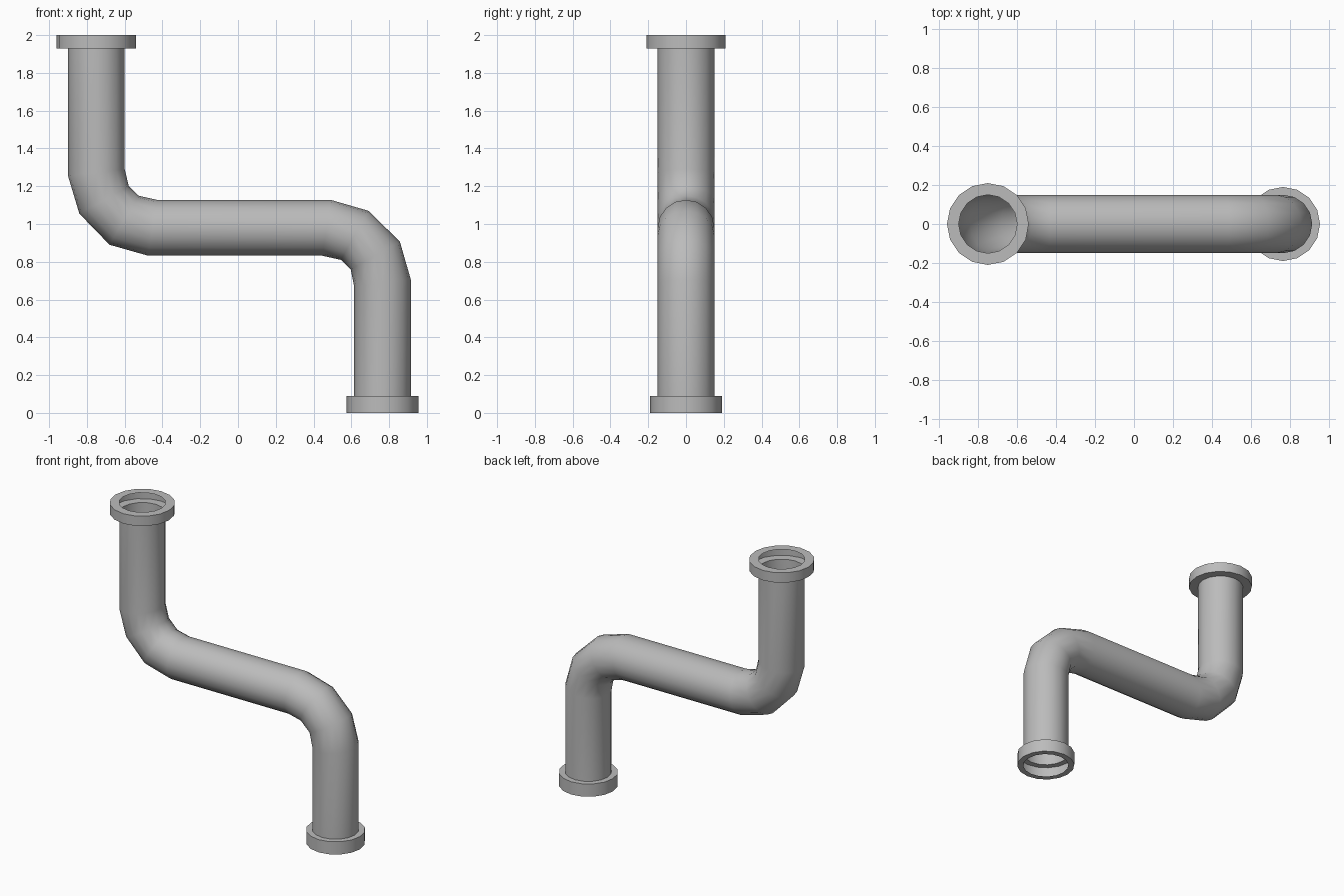
import bpy, bmesh, math

if "Cube" in bpy.data.objects:
    bpy.data.objects.remove(bpy.data.objects["Cube"])

SIDES = 16
grey = bpy.data.materials.new("pipe grey")
grey.diffuse_color = (0.5, 0.5, 0.5, 1)
grey.use_nodes = True
grey.node_tree.nodes["Principled BSDF"].inputs["Base Color"].default_value = grey.diffuse_color


def loft(name, rings):
    """Skin rings given as ((x, z), (x, z), y_radius): opposite ends of each ring."""
    bm = bmesh.new()
    loops = []
    for (ax, az), (bx, bz), ry in rings:
        cx, cz, hx, hz = (ax + bx) / 2, (az + bz) / 2, (ax - bx) / 2, (az - bz) / 2
        loop = []
        for i in range(SIDES):
            t = 2 * math.pi * i / SIDES
            c, s = math.cos(t), math.sin(t)
            loop.append(bm.verts.new((cx + hx * c, ry * s, cz + hz * c)))
        loops.append(loop)
    for lo, hi in zip(loops, loops[1:]):
        for i in range(SIDES):
            j = (i + 1) % SIDES
            bm.faces.new((lo[i], hi[i], hi[j], lo[j]))
    bmesh.ops.recalc_face_normals(bm, faces=bm.faces)
    mesh = bpy.data.meshes.new(name)
    bm.to_mesh(mesh)
    bm.free()
    mesh.materials.append(grey)
    obj = bpy.data.objects.new(name, mesh)
    bpy.context.collection.objects.link(obj)
    bpy.ops.object.select_all(action='DESELECT')
    obj.select_set(True)
    bpy.context.view_layer.objects.active = obj
    bpy.ops.object.shade_smooth_by_angle(angle=math.radians(40))
    return obj


def flange(name, x, z_in, z_out, r_in, r_out):
    """Hollow collar: inner ring, outer wall and end ring."""
    prof = [(r_in, z_in), (r_out, z_in), (r_out, z_out), (r_in, z_out)]
    return loft(name, [((x - r, z), (x + r, z), r) for r, z in prof])


# S-shaped pipe: left/lower side and right/upper side of every ring
R = 0.15
left = [(-0.9, 1.93), (-0.9, 1.255), (-0.84, 1.055), (-0.68, 0.89), (-0.475, 0.832),
        (0.447, 0.832), (0.545, 0.81), (0.597, 0.76), (0.615, 0.67), (0.615, 0.09)]
right = [(-0.6, 1.93), (-0.6, 1.29), (-0.578, 1.2), (-0.527, 1.15), (-0.43, 1.128),
         (0.49, 1.128), (0.69, 1.07), (0.857, 0.907), (0.915, 0.705), (0.915, 0.09)]
loft("bent_pipe", [(a, b, R) for a, b in zip(left, right)])

# Collars at both open ends
flange("top_flange", -0.75, 1.93, 2.0, R, 0.21)
flange("bottom_flange", 0.765, 0.09, 0.0, R, 0.19)
